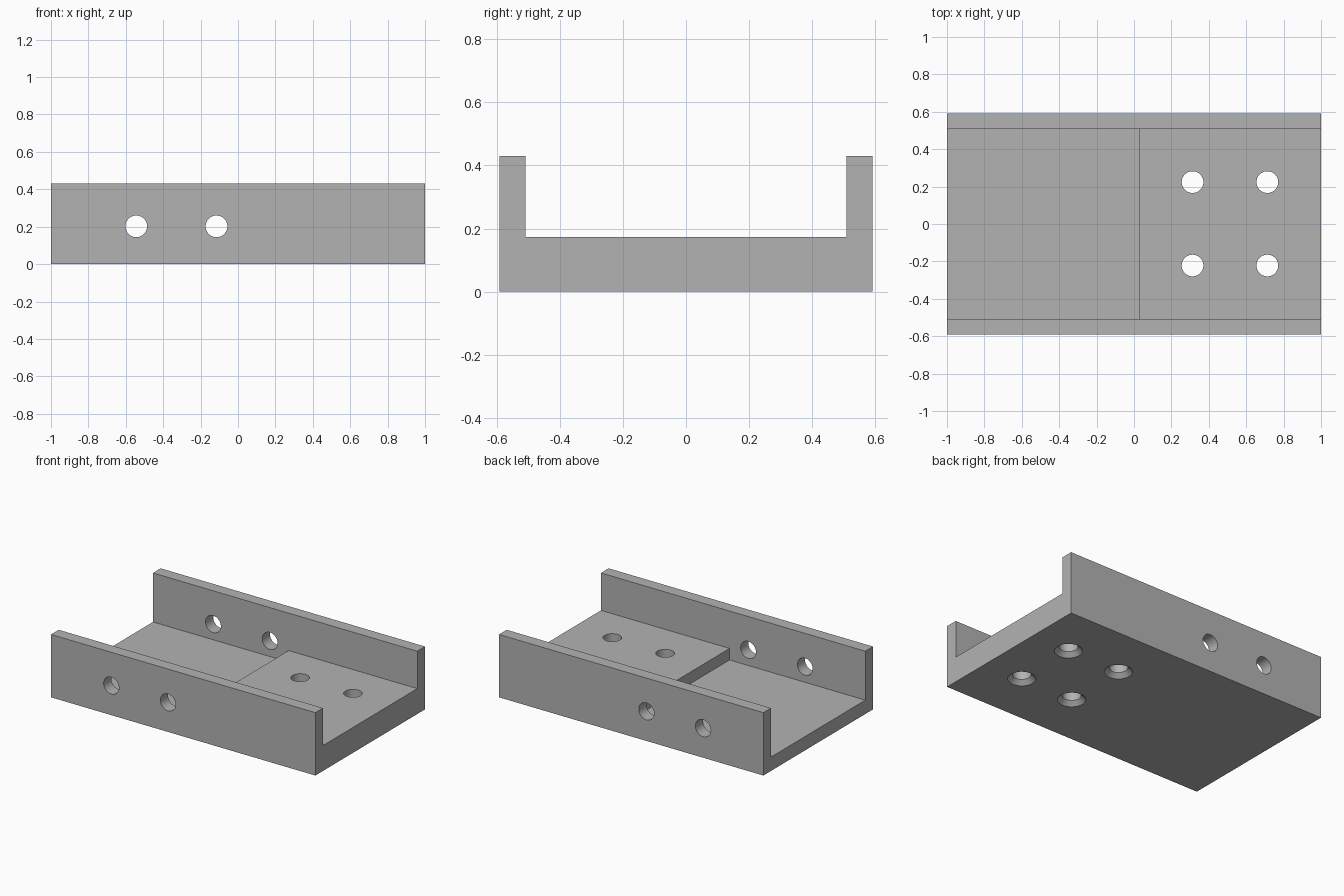
import bpy, bmesh
from math import radians
from mathutils import Matrix, Vector

if "Cube" in bpy.data.objects:
    bpy.data.objects.remove(bpy.data.objects["Cube"], do_unlink=True)

HALF_W, INNER, HEIGHT = 0.592, 0.509, 0.43
LOW_FLOOR, HIGH_FLOOR, STEP_X = 0.095, 0.174, 0.027
HOLE_R, SINK_R, SINK_DEPTH = 0.058, 0.087, 0.029


def new_object(name, bm):
    mesh = bpy.data.meshes.new(name)
    bmesh.ops.recalc_face_normals(bm, faces=bm.faces)
    bm.to_mesh(mesh)
    bm.free()
    obj = bpy.data.objects.new(name, mesh)
    bpy.context.collection.objects.link(obj)
    return obj


def extrude_profile(name, points, half_depth):
    """Extrude an x-z outline along y."""
    bm = bmesh.new()
    face = bm.faces.new([bm.verts.new((x, -half_depth, z)) for x, z in points])
    moved = bmesh.ops.extrude_face_region(bm, geom=[face])["geom"]
    verts = [g for g in moved if isinstance(g, bmesh.types.BMVert)]
    bmesh.ops.translate(bm, verts=verts, vec=(0, 2 * half_depth, 0))
    return new_object(name, bm)


def round_cutter(name, centres, r_low, r_high, depth, rotation=Matrix()):
    bm = bmesh.new()
    for c in centres:
        bmesh.ops.create_cone(bm, cap_ends=True, segments=48, radius1=r_low,
                              radius2=r_high, depth=depth,
                              matrix=Matrix.Translation(Vector(c)) @ rotation)
    return new_object(name, bm)


def cut(obj, cutter):
    cutter.hide_render = True
    mod = obj.modifiers.new("cut", "BOOLEAN")
    mod.operation, mod.solver, mod.object = "DIFFERENCE", "EXACT", cutter
    bpy.context.view_layer.objects.active = obj
    bpy.ops.object.modifier_apply(modifier=mod.name)
    bpy.data.objects.remove(cutter, do_unlink=True)


# Solid block
bracket = extrude_profile("channel_bracket", [(-1, 0), (1, 0), (1, HEIGHT), (-1, HEIGHT)], HALF_W)

# Channel with a stepped floor between the side walls
cut(bracket, extrude_profile("channel_cutter", [
    (-1.1, LOW_FLOOR), (STEP_X, LOW_FLOOR), (STEP_X, HIGH_FLOOR),
    (1.1, HIGH_FLOOR), (1.1, 0.6), (-1.1, 0.6)], INNER))

# Cross holes through both side walls
cut(bracket, round_cutter("wall_hole_cutter", [(x, 0, 0.202) for x in (-0.544, -0.115)],
                          HOLE_R, HOLE_R, 1.4, Matrix.Rotation(radians(90), 4, "X")))

# Floor holes, countersunk from below
spots = [(x, y) for x in (0.313, 0.713) for y in (-0.222, 0.224)]
cut(bracket, round_cutter("floor_hole_cutter", [(x, y, 0.1) for x, y in spots],
                          HOLE_R, HOLE_R, 0.4))
# The cone runs past the underside with the same slope
cut(bracket, round_cutter("countersink_cutter", [(x, y, 0) for x, y in spots],
                          SINK_R + SINK_DEPTH, HOLE_R, 2 * SINK_DEPTH))

# Plain grey metal
grey = bpy.data.materials.new("grey_metal")
grey.use_nodes = True
colour = (0.45, 0.45, 0.45, 1)
grey.diffuse_color = colour
grey.node_tree.nodes["Principled BSDF"].inputs["Base Color"].default_value = colour
bracket.data.materials.clear()
bracket.data.materials.append(grey)

bpy.ops.object.select_all(action="DESELECT")
bracket.select_set(True)
bpy.context.view_layer.objects.active = bracket
bpy.ops.object.shade_smooth_by_angle(angle=radians(30))
